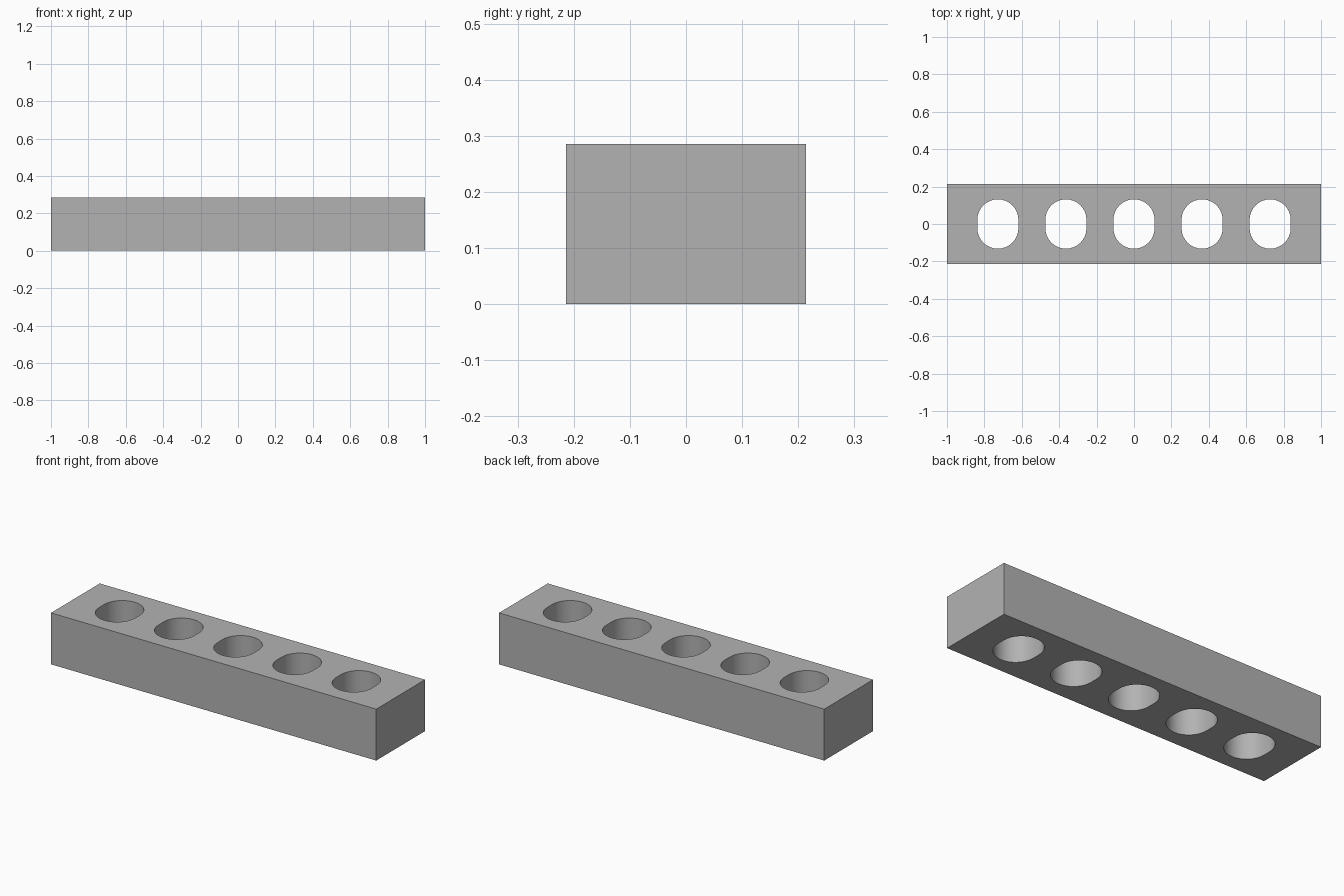
import bpy, bmesh, math

cube = bpy.data.objects.get("Cube")
if cube:
    bpy.data.objects.remove(cube, do_unlink=True)

LENGTH, DEPTH, HEIGHT = 2.0, 0.428, 0.286
HOLES, PITCH = 5, 0.364
RADIUS, STRAIGHT = 0.11, 0.044   # slot end radius and straight run
STEPS = 16                       # segments per rounded slot end

# Flat grey material
grey = bpy.data.materials.new("grey")
grey.use_nodes = True
colour = (0.45, 0.45, 0.45, 1)
grey.diffuse_color = colour
grey.node_tree.nodes["Principled BSDF"].inputs["Base Color"].default_value = colour


def slot_outline(cx):
    """Rounded slot, elongated along y."""
    points = []
    for end in (0, 1):
        shift = STRAIGHT / 2 * (1 - 2 * end)
        for i in range(STEPS + 1):
            a = math.pi * (end + i / STEPS)
            points.append((cx + RADIUS * math.cos(a), shift + RADIUS * math.sin(a)))
    return points


# Bar outline and its row of through slots
x, y = LENGTH / 2, DEPTH / 2
outlines = [[(-x, -y), (x, -y), (x, y), (-x, y)]]
outlines += [slot_outline((i - (HOLES - 1) / 2) * PITCH) for i in range(HOLES)]

# Filled profile, extruded to the bar height
profile = bpy.data.curves.new("bar_profile", "CURVE")
profile.dimensions = "2D"
profile.fill_mode = "BOTH"
profile.extrude = HEIGHT / 2
for outline in outlines:
    spline = profile.splines.new("POLY")
    spline.points.add(len(outline) - 1)
    for point, (px, py) in zip(spline.points, outline):
        point.co = (px, py, 0, 1)
    spline.use_cyclic_u = True

bar = bpy.data.objects.new("slotted_bar", profile)
bpy.context.collection.objects.link(bar)
bpy.ops.object.select_all(action="DESELECT")
bar.select_set(True)
bpy.context.view_layer.objects.active = bar
bpy.ops.object.convert(target="MESH")
bar = bpy.context.object
bar.name = "slotted_bar"

# Weld caps to walls and stand the bar on the ground
bm = bmesh.new()
bm.from_mesh(bar.data)
bmesh.ops.remove_doubles(bm, verts=bm.verts, dist=0.0001)
bmesh.ops.recalc_face_normals(bm, faces=bm.faces)
bmesh.ops.translate(bm, verts=bm.verts, vec=(0, 0, HEIGHT / 2))
bm.to_mesh(bar.data)
bm.free()

bar.data.materials.clear()
bar.data.materials.append(grey)
bpy.ops.object.shade_smooth_by_angle(angle=math.radians(30))
